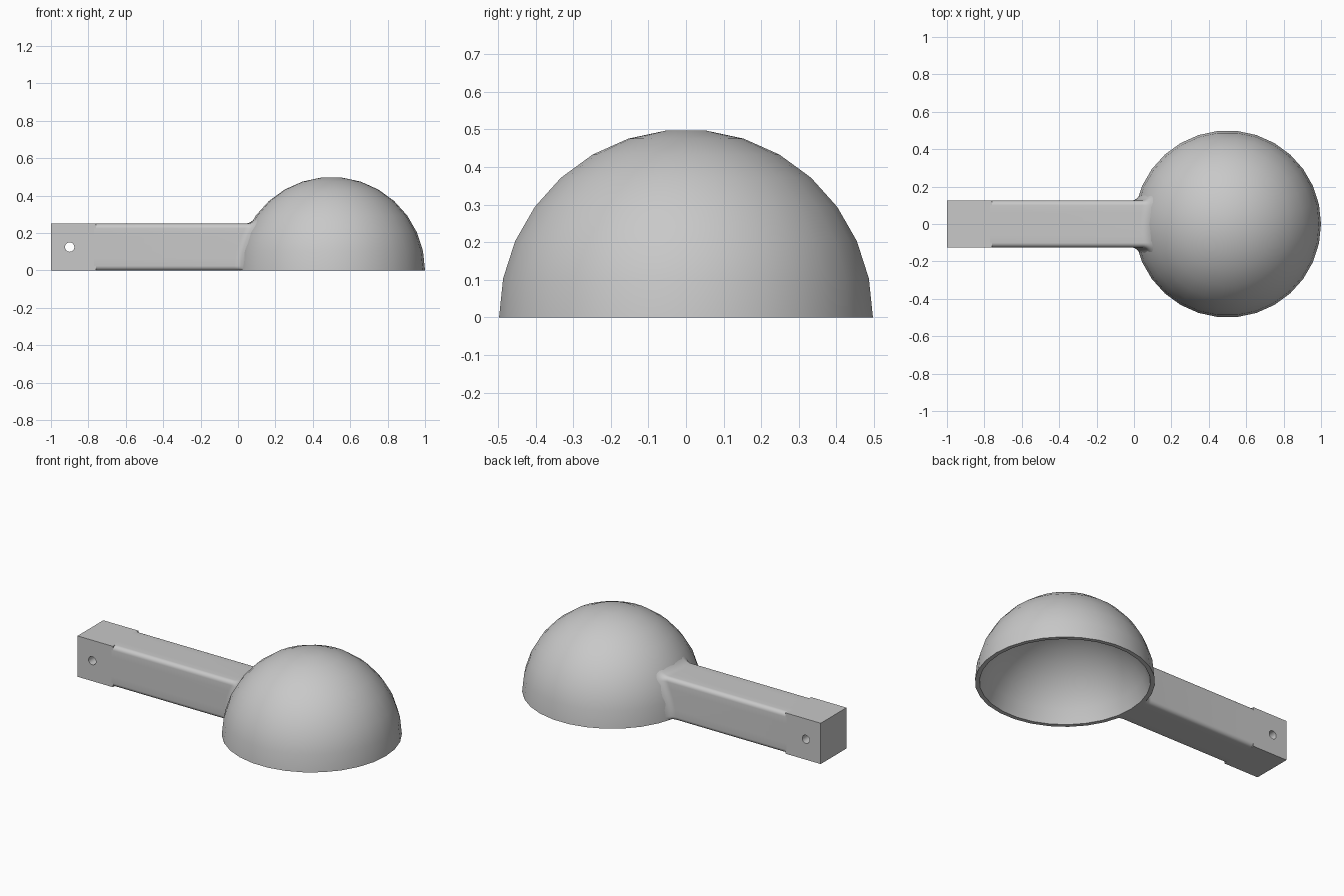
import bpy, bmesh
from math import sin, cos, pi, sqrt, asin, radians
from mathutils import Vector

cube = bpy.data.objects.get("Cube")
if cube:
    bpy.data.objects.remove(cube, do_unlink=True)

GREY = (0.58, 0.58, 0.58, 1)
mat = bpy.data.materials.new("plain grey")
mat.use_nodes = True
mat.diffuse_color = GREY
mat.node_tree.nodes["Principled BSDF"].inputs["Base Color"].default_value = GREY

BOWL_R, SEGS = 0.5, 30
RIM_R, DEPTH = 0.475, 0.37   # opening radius and depth of the hollow
CENTRE = Vector((0.5, 0, 0))
HALF = 0.125          # half the width and height of the handle
ROUND = 0.025         # rounding of the long handle edges
FLARE = 0.035         # fillet where handle meets bowl
BLOCK_END = -0.76


def finish(name, bm, smooth=True):
    bmesh.ops.recalc_face_normals(bm, faces=bm.faces)
    mesh = bpy.data.meshes.new(name)
    bm.to_mesh(mesh)
    bm.free()
    mesh.materials.append(mat)
    obj = bpy.data.objects.new(name, mesh)
    bpy.context.collection.objects.link(obj)
    if smooth:
        bpy.ops.object.select_all(action='DESELECT')
        obj.select_set(True)
        bpy.context.view_layer.objects.active = obj
        bpy.ops.object.shade_smooth_by_angle(angle=radians(30))
    return obj


def loft(bm, rings):
    """Skin a list of closed point rings and return their vertices."""
    rows = [[bm.verts.new(p) for p in ring] for ring in rings]
    n = len(rows[0])
    for a, b in zip(rows, rows[1:]):
        for i in range(n):
            j = (i + 1) % n
            bm.faces.new((a[i], a[j], b[j], b[i]))
    return rows


# Hollow bowl: outer dome down to the rim, then a shallower cap back up
def bowl_rings(radius, drop, rim_polar):
    rings = []
    for i in range(8):
        polar = rim_polar * (i + 0.5) / 7.5
        rings.append([CENTRE + Vector((radius * sin(polar) * cos(2 * pi * k / SEGS),
                                       radius * sin(polar) * sin(2 * pi * k / SEGS),
                                       radius * cos(polar) - drop))
                      for k in range(SEGS)])
    return rings


cap_r = (RIM_R ** 2 + DEPTH ** 2) / (2 * DEPTH)
bm = bmesh.new()
rows = loft(bm, bowl_rings(BOWL_R, 0, pi / 2)
            + bowl_rings(cap_r, cap_r - DEPTH, asin(RIM_R / cap_r))[::-1])
bm.faces.new(rows[0])
bm.faces.new(rows[-1])
finish("bowl", bm)


# Handle shaft: rounded square section that flares onto the dome
def section():
    """Points and outward normals of the rounded square, as (y, z)."""
    pts, steps, c = [], 6, HALF - ROUND
    corners = [(c, c), (-c, c), (-c, -c), (c, -c)]
    for q, (cy, cz) in enumerate(corners):
        for s in range(steps + 1):
            a = (q + s / steps) * pi / 2
            n = Vector((cos(a), sin(a)))
            pts.append((Vector((cy, cz + HALF)) + ROUND * n, n))
        # extra points along the flat side, so the end follows the dome
        ny, nz = corners[(q + 1) % 4]
        a = (q + 1) * pi / 2
        n = Vector((cos(a), sin(a)))
        for t in (0.2, 0.4, 0.6, 0.8):
            mid = Vector((cy + (ny - cy) * t, cz + (nz - cz) * t + HALF))
            pts.append((mid + ROUND * n, n))
    return pts


def on_dome(p, radius):
    return Vector((CENTRE.x - sqrt(radius ** 2 - p.length_squared), p.x, p.y))


def flare_point(p, n, t):
    out = p + FLARE * n
    out.y = max(out.y, 0)
    corner = on_dome(p, BOWL_R)
    start = corner - Vector((FLARE, 0, 0))
    end = on_dome(out, BOWL_R - 0.006)
    return start * (1 - t) ** 2 + corner * 2 * t * (1 - t) + end * t * t


outline = section()
rings = [[Vector((BLOCK_END - 0.01, p.x, p.y)) for p, n in outline]]
rings += [[flare_point(p, n, s / 6) for p, n in outline] for s in range(7)]
rings.append([CENTRE + (v - CENTRE) * 0.98 for v in rings[-1]])
bm = bmesh.new()
loft(bm, rings)
finish("handle_shaft", bm)

# Square end block with a hanging hole
bm = bmesh.new()
bmesh.ops.create_cube(bm, size=1)
length = BLOCK_END + 1
bmesh.ops.scale(bm, verts=bm.verts, vec=(length, 2 * HALF, 2 * HALF))
bmesh.ops.translate(bm, verts=bm.verts, vec=(-1 + length / 2, 0, HALF))
block = finish("handle_end_block", bm, smooth=False)

bm = bmesh.new()
bmesh.ops.create_cone(bm, cap_ends=True, segments=SEGS, radius1=0.025,
                      radius2=0.025, depth=1)
cutter = finish("hole_cutter", bm, smooth=False)
cutter.rotation_euler.x = pi / 2
cutter.location = (-0.9, 0, HALF)
cutter.hide_render = True
bpy.context.view_layer.update()

hole = block.modifiers.new("hanging hole", 'BOOLEAN')
hole.operation = 'DIFFERENCE'
hole.object = cutter
hole.solver = 'EXACT'
bpy.ops.object.select_all(action='DESELECT')
block.select_set(True)
bpy.context.view_layer.objects.active = block
bpy.ops.object.modifier_apply(modifier=hole.name)
bpy.data.objects.remove(cutter, do_unlink=True)
bpy.ops.object.shade_smooth_by_angle(angle=radians(30))
